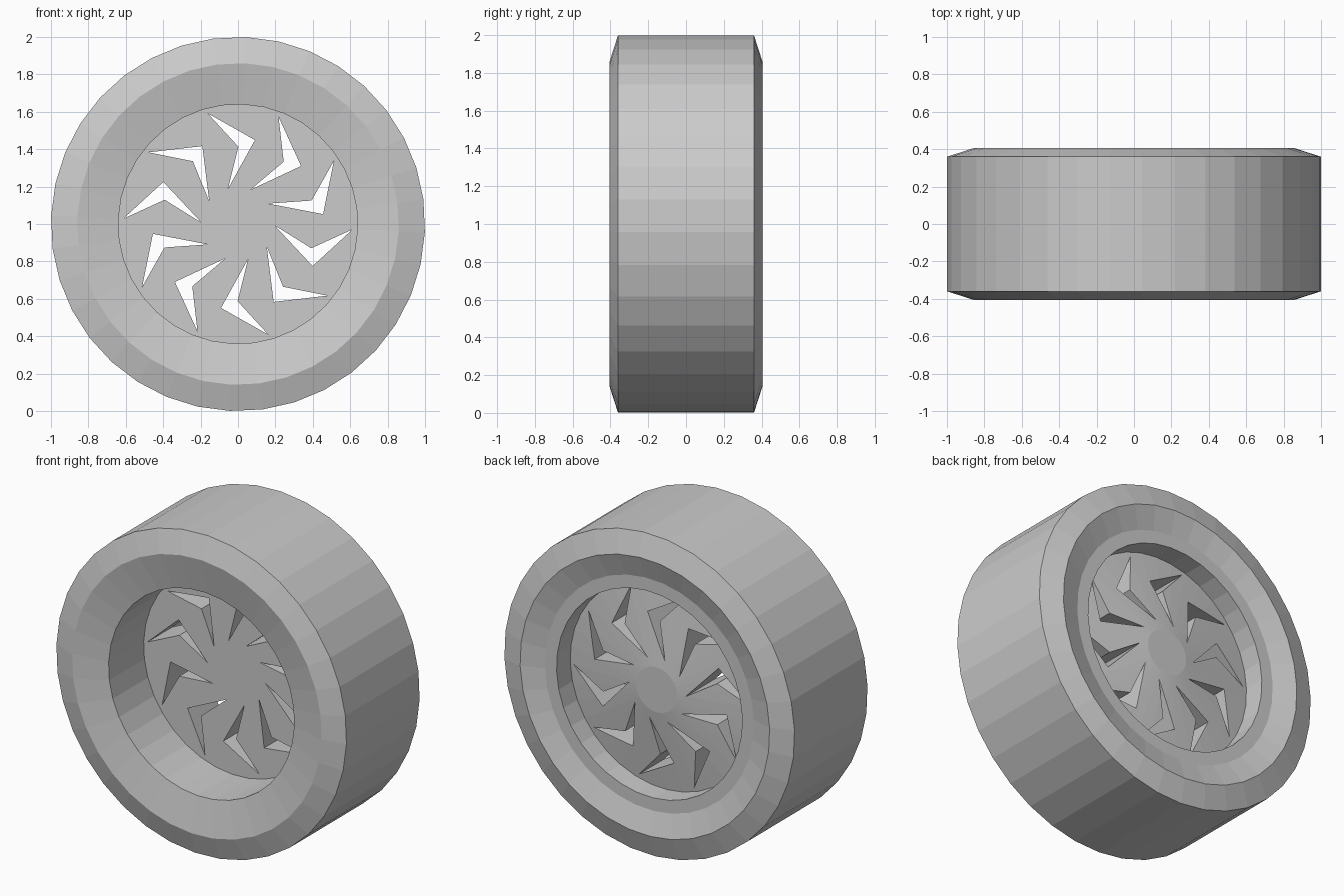
import bpy, bmesh, math
from mathutils import Matrix

cube = bpy.data.objects.get("Cube")
if cube:
    bpy.data.objects.remove(cube)

SIDES = 36
OFFSET = math.radians(2.5)

grey = bpy.data.materials.new("plain grey")
grey.use_nodes = True
colour = (0.6, 0.6, 0.6, 1)
grey.diffuse_color = colour
grey.node_tree.nodes["Principled BSDF"].inputs["Base Color"].default_value = colour


def make_object(name, bm):
    bmesh.ops.recalc_face_normals(bm, faces=bm.faces)
    mesh = bpy.data.meshes.new(name)
    bm.to_mesh(mesh)
    bm.free()
    mesh.materials.append(grey)
    obj = bpy.data.objects.new(name, mesh)
    bpy.context.collection.objects.link(obj)
    obj.location.z = 1
    return obj


def point(radius, angle, y):
    """Point on a circle about the axle, angle measured clockwise from the top."""
    return (radius * math.sin(angle), y, radius * math.cos(angle))


def lathe(name, profile, capped=False):
    """Turn (radius, y) points around the axle; a capped profile gets end discs."""
    bm = bmesh.new()
    rings = [[bm.verts.new(point(r, OFFSET + math.tau * i / SIDES, y))
              for i in range(SIDES)] for r, y in profile]
    pairs = list(zip(rings, rings[1:]))
    if capped:
        bm.faces.new(rings[0])
        bm.faces.new(rings[-1])
    else:
        pairs.append((rings[-1], rings[0]))
    for a, b in pairs:
        for i in range(SIDES):
            j = (i + 1) % SIDES
            bm.faces.new((a[i], a[j], b[j], b[i]))
    return make_object(name, bm)


# Tyre: bevelled shoulders, dished sidewalls, flat lip at the back
lathe("tyre", [(0.64, -0.36), (0.86, -0.405), (1, -0.36), (1, 0.36),
               (0.86, 0.405), (0.72, 0.36), (0.64, 0.36)])

# Wheel disc: flat front, shallow cone and hub cap at the back
disc = lathe("wheel_disc", [(0.642, -0.015), (0.642, 0.225), (0.14, 0.29)], capped=True)

# Ten bent slots cut through the disc
slot = [(0.613, -15.3), (0.458, 11.4), (0.195, -16), (0.413, 0.3)]
bm = bmesh.new()
for k in range(10):
    turn = math.radians(36 * k)
    front, back = [[bm.verts.new(point(r, math.radians(a) + turn, y)) for r, a in slot]
                   for y in (-0.2, 0.4)]
    bm.faces.new(front)
    bm.faces.new(back)
    for i in range(4):
        j = (i + 1) % 4
        bm.faces.new((front[i], front[j], back[j], back[i]))
cutter = make_object("slot_cutter", bm)
cutter.hide_render = True
cutter.hide_viewport = True

cut = disc.modifiers.new("slots", "BOOLEAN")
cut.operation = "DIFFERENCE"
cut.solver = "EXACT"
cut.object = cutter
